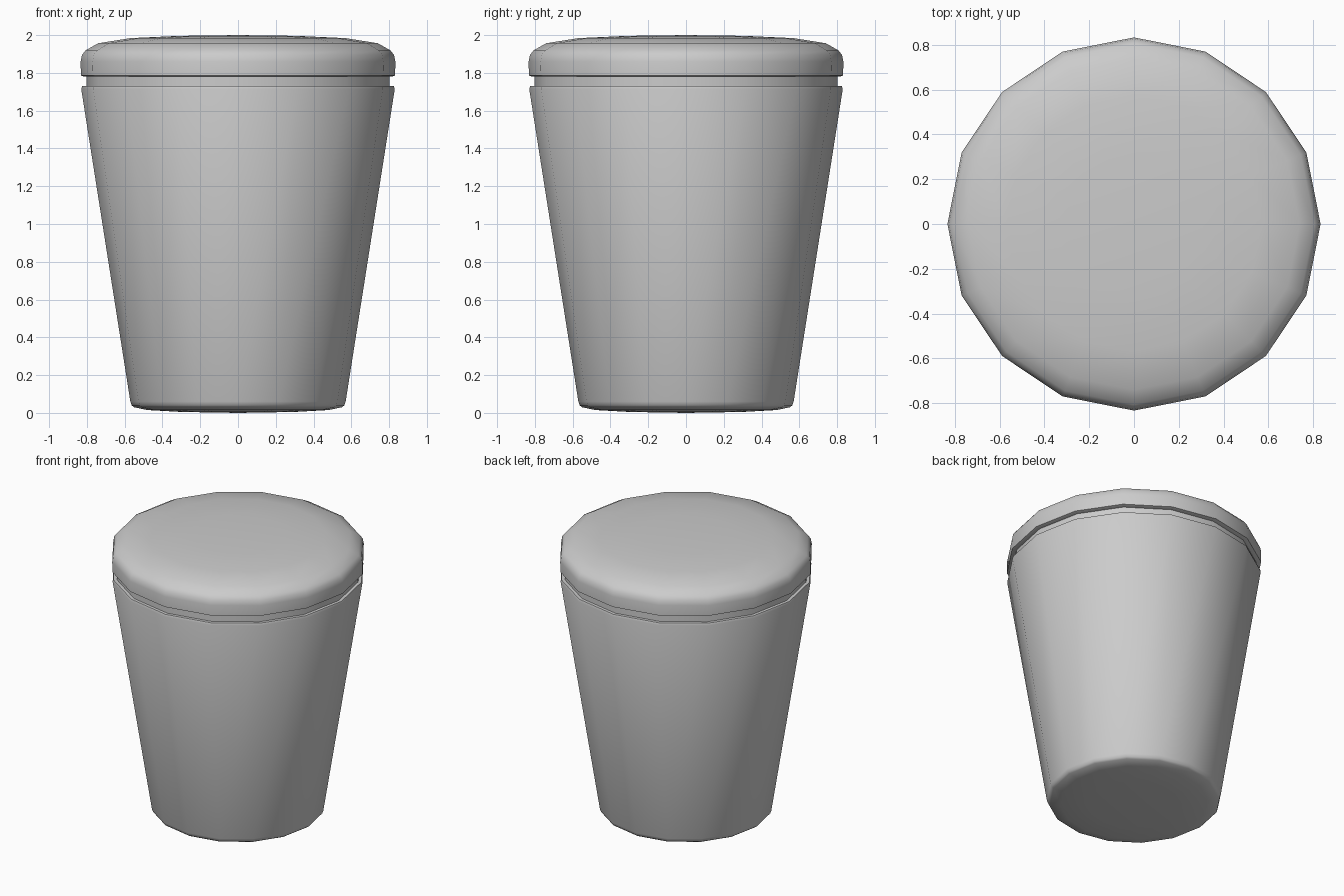
import bpy, bmesh, math

if "Cube" in bpy.data.objects:
    bpy.data.objects.remove(bpy.data.objects["Cube"])

SIDES = 16


def lathe(name, profile):
    """Spin a (radius, height) profile that starts and ends on the axis."""
    bm = bmesh.new()
    rings = []
    for r, z in profile:
        if r == 0:
            rings.append([bm.verts.new((0, 0, z))] * SIDES)
        else:
            rings.append([bm.verts.new((r * math.cos(math.tau * i / SIDES),
                                        r * math.sin(math.tau * i / SIDES), z))
                          for i in range(SIDES)])
    for a, b in zip(rings, rings[1:]):
        for i in range(SIDES):
            j = (i + 1) % SIDES
            bm.faces.new(list(dict.fromkeys((a[i], a[j], b[j], b[i]))))
    bmesh.ops.recalc_face_normals(bm, faces=bm.faces)
    mesh = bpy.data.meshes.new(name)
    bm.to_mesh(mesh)
    bm.free()
    obj = bpy.data.objects.new(name, mesh)
    bpy.context.collection.objects.link(obj)
    bpy.ops.object.select_all(action='DESELECT')
    obj.select_set(True)
    bpy.context.view_layer.objects.active = obj
    bpy.ops.object.shade_smooth_by_angle(angle=math.radians(35))
    return obj


# Tapered container with a softened base and a recessed neck
lathe("container_body", [
    (0, 0), (0.30, 0.005), (0.48, 0.015), (0.55, 0.03), (0.563, 0.04),
    (0.57, 0.06), (0.83, 1.715), (0.825, 1.73), (0.803, 1.73),
    (0.803, 1.785), (0, 1.785)])

# Domed lid with a rounded shoulder
lathe("lid", [
    (0, 1.78), (0.815, 1.78), (0.832, 1.786), (0.833, 1.86), (0.826, 1.895),
    (0.806, 1.92), (0.74, 1.957), (0.57, 1.984), (0.31, 1.996), (0, 2.0)])
